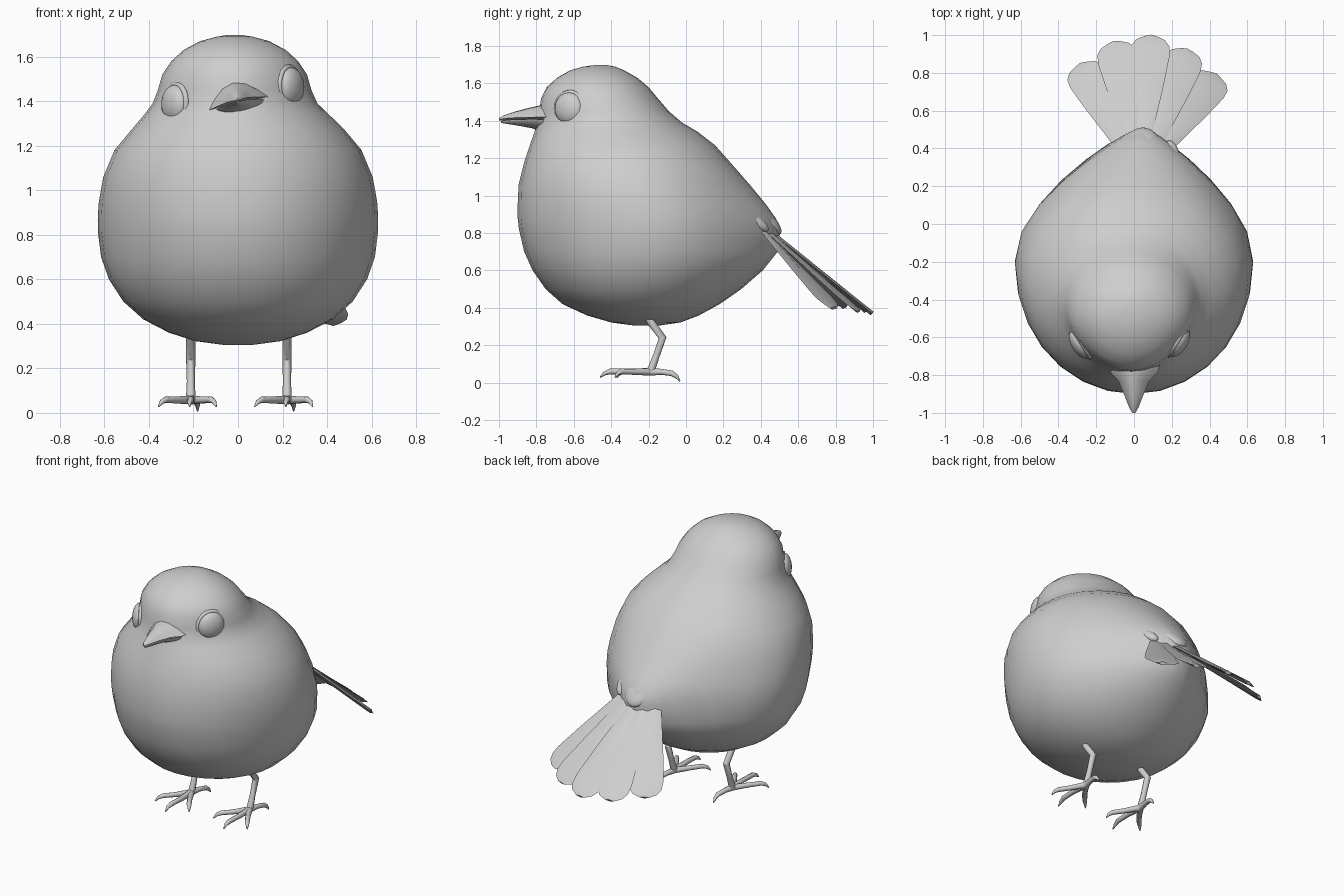
import bpy, bmesh, math
from mathutils import Vector, Matrix

cube = bpy.data.objects.get("Cube")
if cube:
    bpy.data.objects.remove(cube, do_unlink=True)

GREY = (0.62, 0.62, 0.62, 1.0)
grey = bpy.data.materials.new("plain_grey")
grey.use_nodes = True
grey.diffuse_color = GREY
grey.node_tree.nodes["Principled BSDF"].inputs["Base Color"].default_value = GREY


def finish(obj, name, angle=50):
    """Name, colour and smooth one part."""
    obj.name = name
    obj.data.materials.clear()
    obj.data.materials.append(grey)
    bpy.ops.object.select_all(action="DESELECT")
    obj.select_set(True)
    bpy.context.view_layer.objects.active = obj
    bpy.ops.object.shade_smooth_by_angle(angle=math.radians(angle))
    return obj


def loft(name, rings, angle=50):
    """Skin a list of equal closed rings and cap both ends."""
    bm = bmesh.new()
    loops = [[bm.verts.new(p) for p in ring] for ring in rings]
    n = len(loops[0])
    for a, b in zip(loops, loops[1:]):
        for i in range(n):
            j = (i + 1) % n
            bm.faces.new((a[i], a[j], b[j], b[i]))
    bm.faces.new(loops[0][::-1])
    bm.faces.new(loops[-1])
    bmesh.ops.recalc_face_normals(bm, faces=bm.faces)
    mesh = bpy.data.meshes.new(name)
    bm.to_mesh(mesh)
    bm.free()
    obj = bpy.data.objects.new(name, mesh)
    bpy.context.collection.objects.link(obj)
    return finish(obj, name, angle)


def ellipsoid(name, centre, radii, rotation):
    """Squashed ball turned by a rotation matrix."""
    bpy.ops.mesh.primitive_uv_sphere_add(segments=24, ring_count=14)
    obj = bpy.context.object
    obj.data.transform(Matrix.Translation(centre) @ rotation.to_4x4()
                       @ Matrix.Diagonal((*radii, 1)))
    return finish(obj, name, 180)


def tube(name, points, radii):
    """Tapered tube along a path."""
    curve = bpy.data.curves.new(name, "CURVE")
    curve.dimensions = "3D"
    curve.bevel_depth = 1
    curve.bevel_resolution = 2
    curve.use_fill_caps = True
    spline = curve.splines.new("POLY")
    spline.points.add(len(points) - 1)
    for p, co, r in zip(spline.points, points, radii):
        p.co = (*co, 1)
        p.radius = r
    obj = bpy.data.objects.new(name, curve)
    bpy.context.collection.objects.link(obj)
    bpy.ops.object.select_all(action="DESELECT")
    obj.select_set(True)
    bpy.context.view_layer.objects.active = obj
    bpy.ops.object.convert(target="MESH")
    return finish(bpy.context.object, name)


# Body and head: height, front, back, half width
SECTIONS = [
    (.306, -.28, -.14, .07), (.322, -.40, -.03, .19), (.36, -.53, .07, .31),
    (.42, -.66, .18, .425), (.50, -.75, .295, .515), (.60, -.82, .41, .58),
    (.70, -.865, .49, .615), (.82, -.893, .505, .63), (.88, -.90, .48, .63),
    (.95, -.90, .43, .625), (1.06, -.895, .34, .605), (1.18, -.865, .235, .555),
    (1.27, -.835, .155, .48), (1.34, -.81, .065, .415), (1.39, -.795, -.02, .37),
    (1.45, -.785, -.09, .345), (1.52, -.775, -.15, .325), (1.58, -.745, -.20, .285),
    (1.63, -.69, -.26, .23), (1.67, -.62, -.33, .155), (1.69, -.55, -.38, .08),
    (1.698, -.49, -.42, .03)]


def body_ring(z, front, back, half, sides=28):
    mid, depth = (front + back) / 2, (back - front) / 2
    rump = max(0, 1 - abs(z - .8) / .4)             # pinched rump
    face = min(1, max(0, (z - 1.3) / .1))           # narrower face
    ring = []
    for i in range(sides):
        a = math.tau * i / sides
        u, x = math.cos(a), half * math.sin(a)
        x *= 1 - (.62 * rump if u > 0 else .14 * face) * u * u
        x += .045 * rump * max(u, 0) ** 2 - .015 * face
        ring.append((x, mid + depth * u, z))
    return ring


loft("body", [body_ring(*s) for s in SECTIONS], 180)

# Eyes with soft, sunken lids
for side, centre in (("left", (.238, -.625, 1.466)), ("right", (-.285, -.635, 1.388))):
    out = Vector((math.copysign(.84, centre[0]), -.52, .03)).normalized()
    turn = out.to_track_quat("Z", "Y").to_matrix()
    ellipsoid(side + "_eye", centre, (.086, .086, .046), turn)
    bpy.ops.mesh.primitive_torus_add(major_segments=28, minor_segments=8,
                                     major_radius=.087, minor_radius=.013)
    lid = bpy.context.object
    lid.data.transform(Matrix.Translation(Vector(centre) - out * .008) @ turn.to_4x4())
    finish(lid, side + "_eyelid", 180)

# Beak halves: depth, half width, upper height, lower height, centre height
BEAK = [(-.70, .15, .105, .055, 1.385), (-.78, .132, .095, .04, 1.386),
        (-.83, .085, .074, .029, 1.396), (-.91, .05, .046, .022, 1.402),
        (-.97, .026, .025, .015, 1.403), (-1.0, .008, .01, .008, 1.401)]
ROLL = math.radians(13)


def beak_ring(y, w, height, z, sign, power):
    ring = []
    for i in range(9):
        a = math.pi * i / 8
        x = w * math.cos(a)
        h = sign * (height * math.sin(a) ** power + .004)
        ring.append((x * math.cos(ROLL) - h * math.sin(ROLL), y,
                     z + x * math.sin(ROLL) + h * math.cos(ROLL)))
    return ring


loft("upper_beak", [beak_ring(y, w, up, z, 1, 2.2) for y, w, up, lo, z in BEAK], 60)
loft("lower_beak", [beak_ring(y * .99, w * .88, lo, z, -1, 1.3)
                    for y, w, up, lo, z in BEAK], 60)

# Tail: five fanned feathers
TIPS = [(-.285, .85, .41), (-.105, .965, .385), (.09, .995, .37),
        (.28, .925, .385), (.435, .795, .405)]
OUTLINE = [(0, .022), (.25, .046), (.6, .084), (.84, .105), (.92, .1),
           (.97, .075), (1, .03)]
for i, tip in enumerate(TIPS):
    k = i - 2
    base, tip = Vector((.05 + .045 * k, .36, .88)), Vector(tip)
    along = tip - base
    up = Vector((.14 * k, .6, .8))
    across = along.cross(up).normalized()
    up = across.cross(along).normalized()
    rings = []
    for t, w in OUTLINE:
        p = base + along * t - up * .004 * abs(k)
        rings.append([p - across * w, p + up * .012, p + across * w, p - up * .012])
    loft("tail_feather_%d" % (i + 1), rings, 40)

# Covert feathers over the tail root
for name, centre, radii, aim in (
        ("middle_covert", (.045, .395, .905), (.1, .045, .155), (.02, .64, -.62)),
        ("right_covert", (-.11, .34, .88), (.05, .04, .12), (.15, .6, -.4)),
        ("left_covert", (.195, .34, .88), (.05, .04, .12), (-.05, .6, -.4))):
    ellipsoid(name, centre, radii, Vector(aim).to_track_quat("Z", "Y").to_matrix())

# Legs and toes, relative to the ankle
TOES = {
    "middle_toe": [(0, 0, 0), (.005, -.12, .002), (0, -.215, .002), (-.005, -.245, -.008), (-.005, -.27, -.03)],
    "outer_toe": [(0, 0, 0), (-.06, -.085, 0), (-.11, -.145, .002), (-.13, -.165, -.008), (-.145, -.18, -.03)],
    "inner_toe": [(0, 0, 0), (.05, -.09, 0), (.09, -.155, .002), (.105, -.175, -.008), (.115, -.19, -.03)],
    "back_toe": [(0, 0, 0), (.012, .06, 0), (.025, .115, -.008), (.03, .14, -.025), (.03, .158, -.05)]}
for side, x in (("left", .22), ("right", -.212)):
    ankle = Vector((x, -.19, .058))
    tube(side + "_leg", [(x, -.22, .38), (x, -.185, .32), (x, -.125, .24),
                         (x, -.16, .14), ankle], (.022, .021, .021, .018, .022))
    for toe, path in TOES.items():
        tube(side + "_" + toe, [ankle + Vector(p) for p in path],
             (.02, .016, .015, .011, .003))
